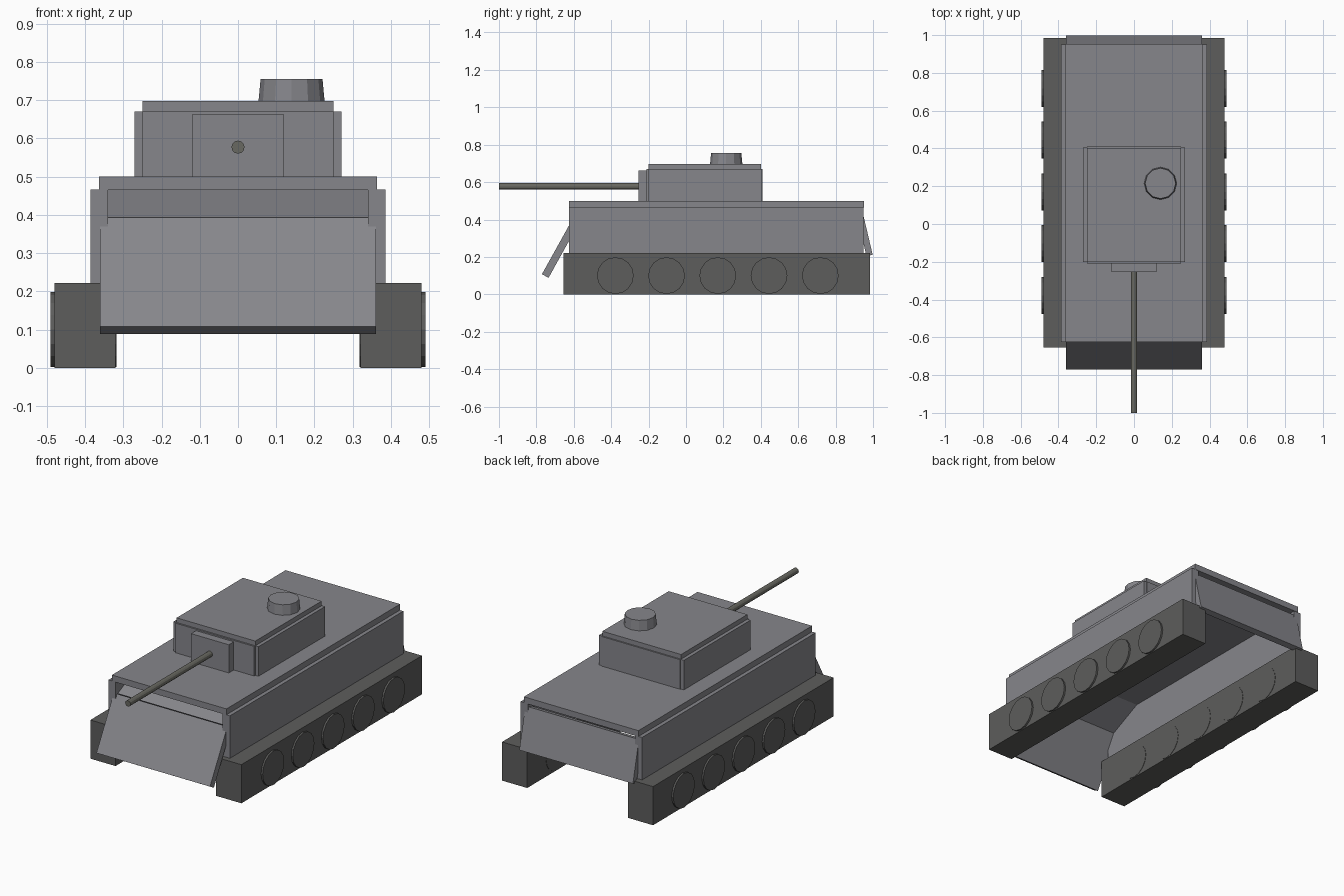
import bpy, bmesh
from math import pi

if "Cube" in bpy.data.objects:
    bpy.data.objects.remove(bpy.data.objects["Cube"])


def material(name, rgb):
    m = bpy.data.materials.new(name)
    m.diffuse_color = (*rgb, 1)
    m.use_nodes = True
    m.node_tree.nodes["Principled BSDF"].inputs["Base Color"].default_value = m.diffuse_color
    return m


ARMOUR = material("armour_grey", (0.24, 0.24, 0.26))
TRACK = material("track_dark", (0.11, 0.11, 0.107))
GUN = material("gun_metal", (0.14, 0.14, 0.12))


def prism(name, profile, x0, x1, mat=ARMOUR):
    """Extrude a (y, z) profile along x."""
    bm = bmesh.new()
    face = bm.faces.new([bm.verts.new((x0, y, z)) for y, z in profile])
    ext = bmesh.ops.extrude_face_region(bm, geom=[face])
    moved = [v for v in ext["geom"] if isinstance(v, bmesh.types.BMVert)]
    bmesh.ops.translate(bm, vec=(x1 - x0, 0, 0), verts=moved)
    bmesh.ops.recalc_face_normals(bm, faces=bm.faces)
    me = bpy.data.meshes.new(name)
    bm.to_mesh(me)
    bm.free()
    ob = bpy.data.objects.new(name, me)
    bpy.context.collection.objects.link(ob)
    me.materials.append(mat)
    return ob


def box(name, x, y, z, mat=ARMOUR):
    return prism(name, [(y[0], z[0]), (y[1], z[0]), (y[1], z[1]), (y[0], z[1])], *x, mat)


def cylinder(name, r1, r2, depth, loc, rot, sides, mat):
    bpy.ops.mesh.primitive_cone_add(vertices=sides, radius1=r1, radius2=r2,
                                    depth=depth, location=loc, rotation=rot)
    ob = bpy.context.object
    ob.name = name
    ob.data.materials.append(mat)
    return ob


# Tracks, wheels and side armour on both sides
for side, s in (("right", 1), ("left", -1)):
    box(side + "_track", (s * 0.32, s * 0.48), (-0.655, 0.985), (0, 0.222), TRACK)
    for i in range(5):
        cylinder(f"{side}_wheel_{i + 1}", 0.098, 0.098, 0.172,
                 (s * 0.404, -0.378 + i * 0.274, 0.1), (0, pi / 2, 0), 16, TRACK)
    box(side + "_hull_side", (s * 0.34, s * 0.386), (-0.625, 0.95), (0.2, 0.466))
    box(side + "_turret_side", (s * 0.24, s * 0.27), (-0.2, 0.405), (0.49, 0.67))

# Hull plates, open underneath
box("hull_roof", (-0.364, 0.364), (-0.625, 0.952), (0.465, 0.5))
prism("front_plate", [(-0.77, 0.108), (-0.735, 0.088), (-0.577, 0.373), (-0.612, 0.393)],
      -0.361, 0.361)
prism("upper_front_plate", [(-0.607, 0.393), (-0.577, 0.373), (-0.38, 0.466), (-0.42, 0.48)],
      -0.345, 0.345)
prism("rear_plate", [(0.998, 0.212), (0.965, 0.204), (0.91, 0.437), (0.943, 0.445)],
      -0.361, 0.361)

# Turret
box("turret_body", (-0.245, 0.245), (-0.195, 0.395), (0.49, 0.68))
box("turret_roof", (-0.25, 0.25), (-0.2, 0.402), (0.665, 0.697))
box("turret_front", (-0.25, 0.25), (-0.21, -0.185), (0.49, 0.67))
box("turret_rear", (-0.25, 0.25), (0.38, 0.41), (0.49, 0.67))
box("gun_mount", (-0.12, 0.12), (-0.255, -0.19), (0.499, 0.662))
cylinder("gun_barrel", 0.017, 0.017, 0.78, (0, -0.61, 0.577), (pi / 2, 0, 0), 12, GUN)
cylinder("hatch_cupola", 0.087, 0.081, 0.065, (0.14, 0.215, 0.7225), (0, 0, 0), 12, ARMOUR)
